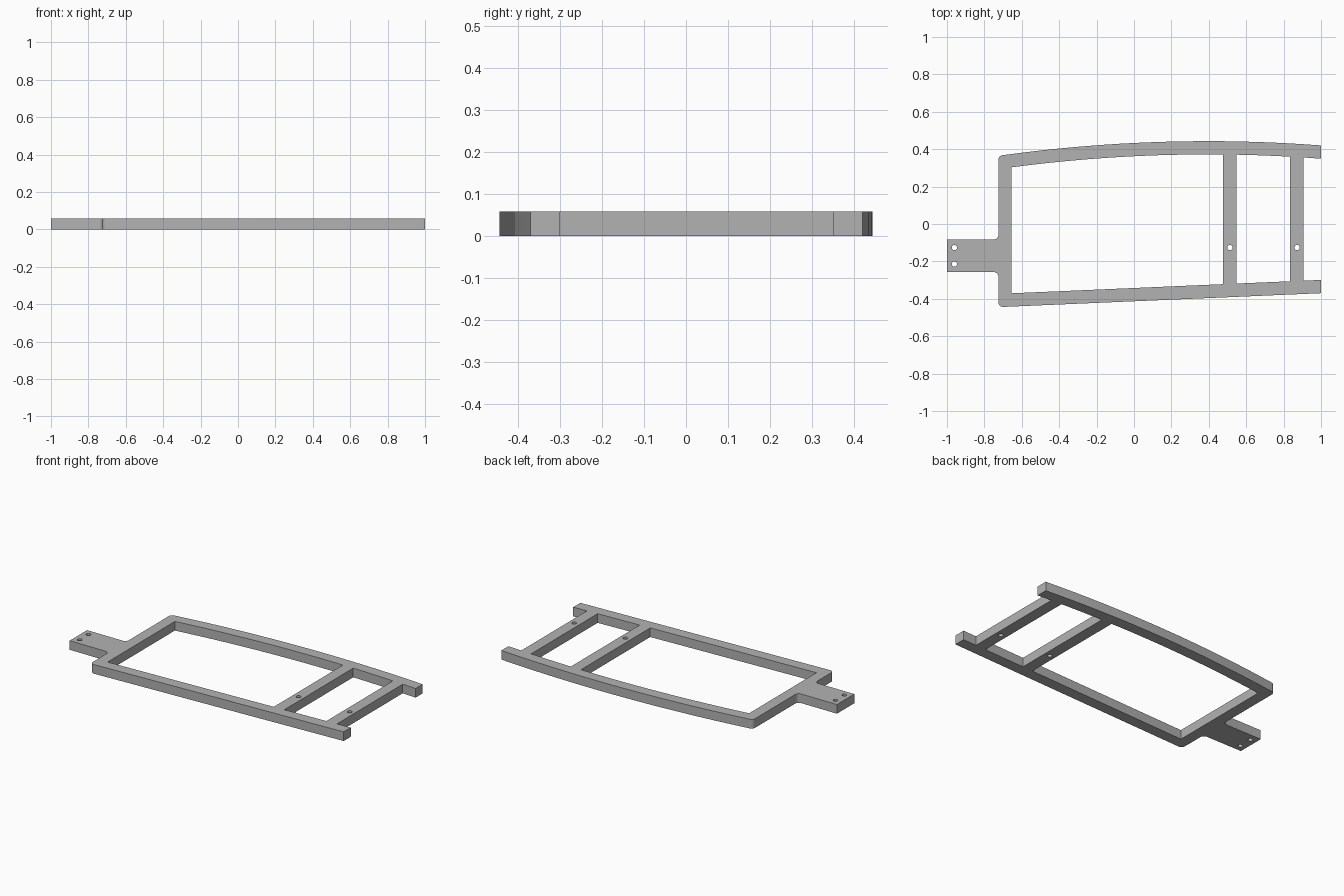
import bpy
import math

cube = bpy.data.objects.get("Cube")
if cube:
    bpy.data.objects.remove(cube, do_unlink=True)

HEIGHT = 0.058
RAIL = 0.071


def back_edge(x):
    """Outer edge of the bowed back rail."""
    return 0.443 - 0.0626 * (x - 0.394) ** 2


def front_edge(x):
    """Outer edge of the slanted front rail."""
    return -0.37 - 0.0432 * (1 - x)


def bow(x0, x1, inset=0.0, steps=16):
    xs = [x0 + (x1 - x0) * i / steps for i in range(steps + 1)]
    return [(x, back_edge(x) - inset) for x in xs]


def arc(cx, cy, r, start, end, steps=6):
    angles = [math.radians(start + (end - start) * i / steps) for i in range(steps + 1)]
    return [(cx + r * math.cos(a), cy + r * math.sin(a)) for a in angles]


def opening(x0, x1):
    """Window between two crossbars, bounded by both rails."""
    return [(x, front_edge(x) + RAIL) for x in (x0, x1)] + bow(x1, x0, RAIL)


def bolt_hole(x, y):
    return arc(x, y, 0.014, 0, 345, 23)


# Outer outline: rails, open right end, left bar and mounting tab
left, bar_right, r = -0.725, 0.906, 0.025
outline = arc(left + r, front_edge(left + r) + r, r, 180, 270)
outline += [(1, front_edge(1)), (1, front_edge(1) + RAIL),
            (bar_right, front_edge(bar_right) + RAIL)]
outline += bow(bar_right, 1, RAIL, 3)
outline += bow(1, left + r)
outline += arc(left + r, back_edge(left + r) - r, r, 100, 180)
outline += arc(left - r, -0.083 + r, r, 0, -90)
outline += [(-1, -0.083), (-1, -0.257)]
outline += arc(left - r, -0.257 - r, r, 90, 0)

# Windows and bolt holes
holes = [opening(-0.655, 0.476), opening(0.548, 0.834)]
holes += [bolt_hole(x, y) for x, y in
          ((-0.96, -0.126), (-0.96, -0.214), (0.513, -0.126), (0.872, -0.126))]

# Filled flat profile extruded to a plate
curve = bpy.data.curves.new("frame_profile", "CURVE")
curve.dimensions = "2D"
curve.fill_mode = "BOTH"
curve.extrude = HEIGHT / 2
for loop in [outline] + holes:
    spline = curve.splines.new("POLY")
    spline.points.add(len(loop) - 1)
    for point, (x, y) in zip(spline.points, loop):
        point.co = (x, y, 0, 1)
    spline.use_cyclic_u = True

frame = bpy.data.objects.new("bracket_frame", curve)
bpy.context.collection.objects.link(frame)
frame.location.z = HEIGHT / 2

# Plain grey finish
grey = bpy.data.materials.new("plain_grey")
grey.use_nodes = True
colour = (0.45, 0.45, 0.45, 1)
grey.diffuse_color = colour
grey.node_tree.nodes["Principled BSDF"].inputs["Base Color"].default_value = colour
curve.materials.append(grey)

# Turn the profile into a clean mesh
bpy.ops.object.select_all(action="DESELECT")
frame.select_set(True)
bpy.context.view_layer.objects.active = frame
bpy.ops.object.convert(target="MESH")
bpy.ops.object.mode_set(mode="EDIT")
bpy.ops.mesh.select_all(action="SELECT")
bpy.ops.mesh.remove_doubles(threshold=0.0005)
bpy.ops.mesh.normals_make_consistent(inside=False)
bpy.ops.mesh.dissolve_limited(angle_limit=math.radians(0.1))
bpy.ops.object.mode_set(mode="OBJECT")
bpy.ops.object.shade_smooth_by_angle(angle=math.radians(30))
